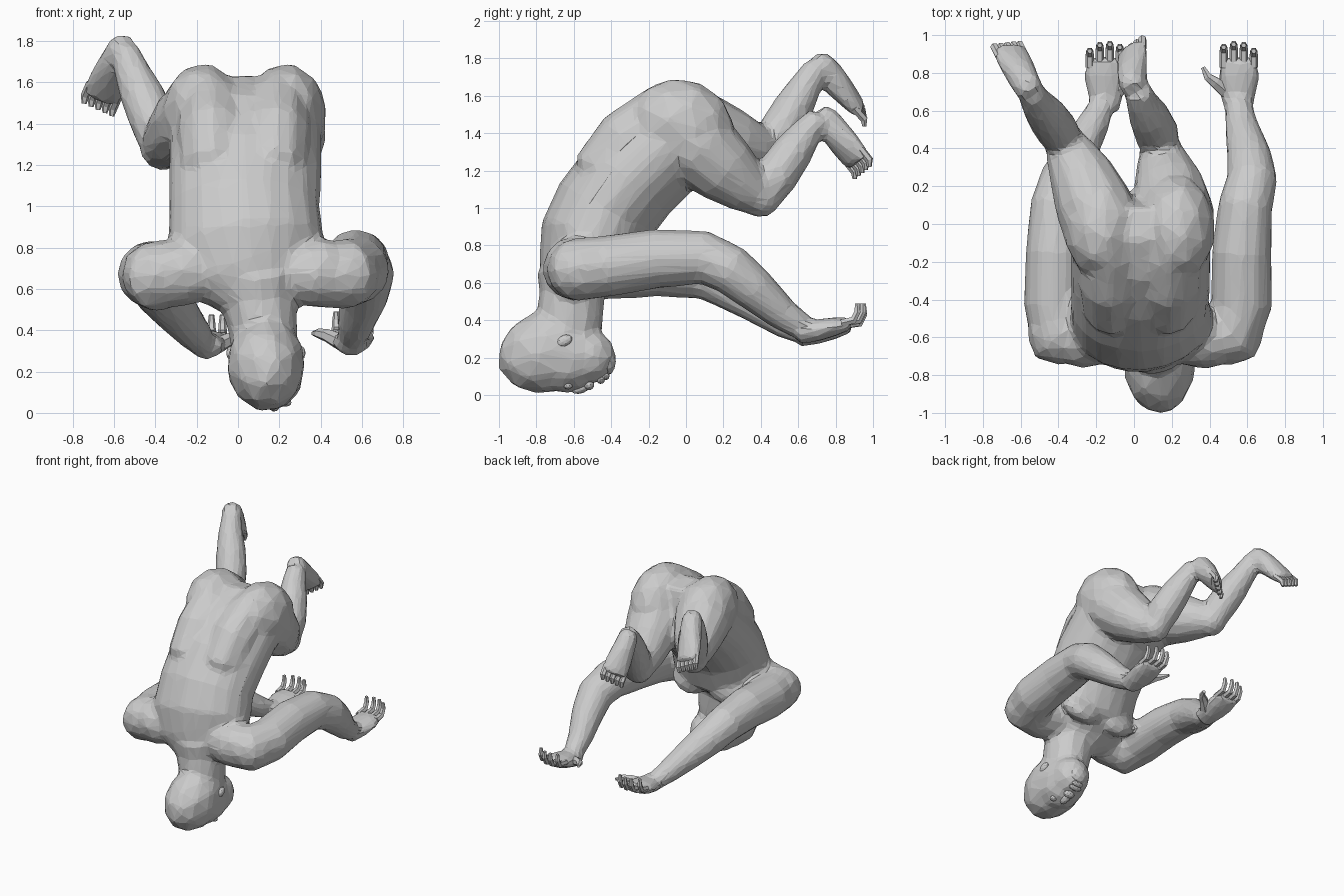
import bpy, bmesh
from mathutils import Vector, Matrix


def ball(bm, c, r, rot=0.0):
    m = Matrix.Translation(c) @ Matrix.Rotation(rot, 4, 'X') @ Matrix.Diagonal((*r, 1))
    bmesh.ops.create_icosphere(bm, subdivisions=2, radius=1, matrix=m)


def tube(bm, pts, ref=(1, 0, 0), n=12):
    """Closed loft: pts are (x, y, z, half width along ref, half depth)."""
    pos = [Vector(p[:3]) for p in pts]
    rings = []
    for i, p in enumerate(pts):
        t = (pos[min(i + 1, len(pos) - 1)] - pos[max(i - 1, 0)]).normalized()
        u = Vector(ref)
        u = (u - t * u.dot(t)).normalized()
        v = t.cross(u)
        rw, rd = p[3], p[-1]
        rings.append([])
        for k in range(n):
            d = Matrix.Rotation(6.2832 * k / n, 2) @ Vector((1, 0))
            rings[-1].append(bm.verts.new(pos[i] + u * d.x * rw + v * d.y * rd))
    for a, b in zip(rings, rings[1:]):
        for k in range(n):
            bm.faces.new((a[k], a[(k + 1) % n], b[(k + 1) % n], b[k]))
    bm.faces.new(rings[0][::-1])
    bm.faces.new(rings[-1])


def finish(name, bm):
    bmesh.ops.recalc_face_normals(bm, faces=bm.faces[:])
    me = bpy.data.meshes.new(name)
    bm.to_mesh(me)
    bm.free()
    ob = bpy.data.objects.new(name, me)
    bpy.context.collection.objects.link(ob)
    return ob


body = bmesh.new()

# Torso, from the neck base up to the pelvis
tube(body, [(.12, -.62, .55, .19, .16), (.07, -.59, .66, .31, .21),
            (.04, -.51, .80, .38, .29), (.03, -.43, .99, .365, .285),
            (.035, -.30, 1.16, .37, .285), (.035, -.13, 1.32, .37, .28),
            (.03, .01, 1.39, .36, .265), (.03, .13, 1.42, .28, .19)], n=20)
for s in (-1, 1):
    ball(body, (.03 + s * .2, -.02, 1.44), (.205, .29, .25), -.4)   # buttocks
    tube(body, [(.03 + s * .15, -.42, 1.02, .14, .15),              # back muscles
                (.03 + s * .15, -.38, 1.17, .17, .235),
                (.03 + s * .155, -.27, 1.31, .18, .245),
                (.03 + s * .16, -.12, 1.41, .175, .245),
                (.03 + s * .16, .02, 1.45, .165, .215)])
    ball(body, (.04 + s * .15, -.36, .7), (.17, .09, .14), .5)      # chest
    ball(body, (.06 + s * .33, -.6, .69), (.2, .165, .16))          # shoulder blades
    ball(body, (.06 + s * .45, -.575, .67), (.18, .175, .17))       # shoulders

# Neck, skull and face (head hangs downward, face turned to +y and down)
tube(body, [(.09, -.61, .66, .21, .19), (.10, -.61, .54, .185, .175),
            (.12, -.62, .42, .17, .18), (.13, -.64, .3, .16, .18)])
ball(body, (.135, -.735, .235), (.195, .285, .225), .35)
ball(body, (.155, -.64, .205), (.17, .21, .2), .1)
ball(body, (.165, -.535, .205), (.145, .165, .155))

# Arms
tube(body, [(.2, -.58, .69, .15), (.38, -.61, .67, .16), (.52, -.59, .67, .17),
            (.57, -.42, .69, .165), (.57, -.15, .73, .16), (.59, .1, .735, .145),
            (.625, .24, .67, .135), (.61, .36, .57, .12), (.57, .52, .43, .09),
            (.55, .64, .35, .07)], (0, 0, 1))
tube(body, [(-.1, -.58, .7, .15), (-.26, -.61, .67, .15), (-.4, -.6, .66, .17),
            (-.425, -.42, .67, .16), (-.42, -.15, .68, .155), (-.41, .1, .65, .14),
            (-.37, .24, .58, .13), (-.3, .38, .49, .11), (-.21, .54, .38, .085),
            (-.165, .64, .33, .065)], (0, 0, 1))

# Thighs
tube(body, [(.215, -.06, 1.43, .21), (.21, .07, 1.33, .215), (.185, .2, 1.21, .19),
            (.155, .32, 1.11, .145), (.14, .4, 1.06, .11)])
tube(body, [(-.17, -.02, 1.43, .21), (-.22, .12, 1.4, .205), (-.28, .26, 1.35, .175),
            (-.34, .38, 1.31, .135), (-.37, .44, 1.29, .105)])
# Knees
ball(body, (.14, .4, 1.06), (.115, .11, .115))
ball(body, (-.365, .43, 1.285), (.115, .11, .115))
# Shins
tube(body, [(.14, .41, 1.06, .1), (.12, .48, 1.17, .12), (.08, .57, 1.3, .11),
            (.04, .65, 1.41, .085), (.02, .71, 1.48, .07)])
tube(body, [(-.37, .44, 1.29, .1), (-.41, .5, 1.41, .115), (-.46, .57, 1.53, .11),
            (-.52, .65, 1.67, .085), (-.545, .7, 1.75, .07)])


# Feet: heel, instep and ball, with separate toes
def foot(name, heel, tip, width):
    h, e, w = Vector(heel), Vector(tip), Vector(width).normalized()
    at = lambda f: h.lerp(e, f)
    tube(body, [(*at(-.15), .05, .045), (*at(0), .075, .08), (*at(.3), .085, .08),
                (*at(.58), .098, .065), (*at(.9), .1, .045)], width)
    bm = bmesh.new()
    for k in range(5):
        off = w * (k - 2) * .037
        tube(bm, [(*(at(.75) + off), .022), (*(at(.98) + off), .022),
                  (*(at(1.03) + off + Vector((0, -.01, -.025))), .012)], width, 6)
    finish(name, bm)


foot("right_toes", (-.01, .74, 1.48), (-.01, .945, 1.22), (.7, .5, .4))
foot("left_toes", (-.56, .72, 1.765), (-.675, .95, 1.5), (1, .1, -.45))


# Hands: palm joins the body, with upward curled fingers and a thumb
def hand(name, cx, s, z):
    tube(body, [(cx, .6, z, .075, .065), (cx, .7, z + .01, .1, .06),
                (cx + s * .005, .79, z + .03, .112, .052),
                (cx + s * .005, .88, z + .05, .1, .035)])
    bm = bmesh.new()
    for k in range(4):
        x = cx + s * (-.075 + k * .053)
        ln = (.955, .97, .965, .935)[k]
        tube(bm, [(x, .83, z + .05, .022), (x, ln - .04, z + .065, .022),
                  (x, ln - .018, z + .11, .019), (x, ln - .02, z + .155, .013)], n=6)
    tube(bm, [(cx - s * .06, .7, z + .01, .04), (cx - s * .12, .75, z + .04, .032),
              (cx - s * .16, .78, z + .05, .024), (cx - s * .185, .83, z + .05, .012)],
         (0, 0, 1), 6)
    finish(name, bm)


hand("right_fingers", .55, 1, .335)
hand("left_fingers", -.15, -1, .32)

# Blend all masses into one faceted skin
ob = finish("body", body)
rm = ob.modifiers.new("merge", 'REMESH')
rm.mode = 'VOXEL'
rm.voxel_size = .02
sm = ob.modifiers.new("soften", 'SMOOTH')
sm.factor = .5
sm.iterations = 7
dc = ob.modifiers.new("facets", 'DECIMATE')
dc.ratio = .08


# Face details
def detail(name, *parts):
    bm = bmesh.new()
    for c, r, rot in parts:
        ball(bm, c, r, rot)
    finish(name, bm)


detail("nose", ((.175, -.56, .045), (.03, .06, .035), .4),
       ((.178, -.52, .055), (.045, .03, .03), .2))
detail("eyes", *[((.165 + s * .065, -.63, .05), (.03, .025, .02), 0) for s in (-1, 1)])
detail("lips", ((.175, -.455, .08), (.055, .022, .02), .5),
       ((.175, -.43, .1), (.048, .022, .02), .5))
detail("chin", ((.17, -.42, .18), (.075, .045, .075), 0))
detail("ears", *[((.135 + s * .17, -.65, .29), (.022, .045, .03), .5) for s in (-1, 1)])
